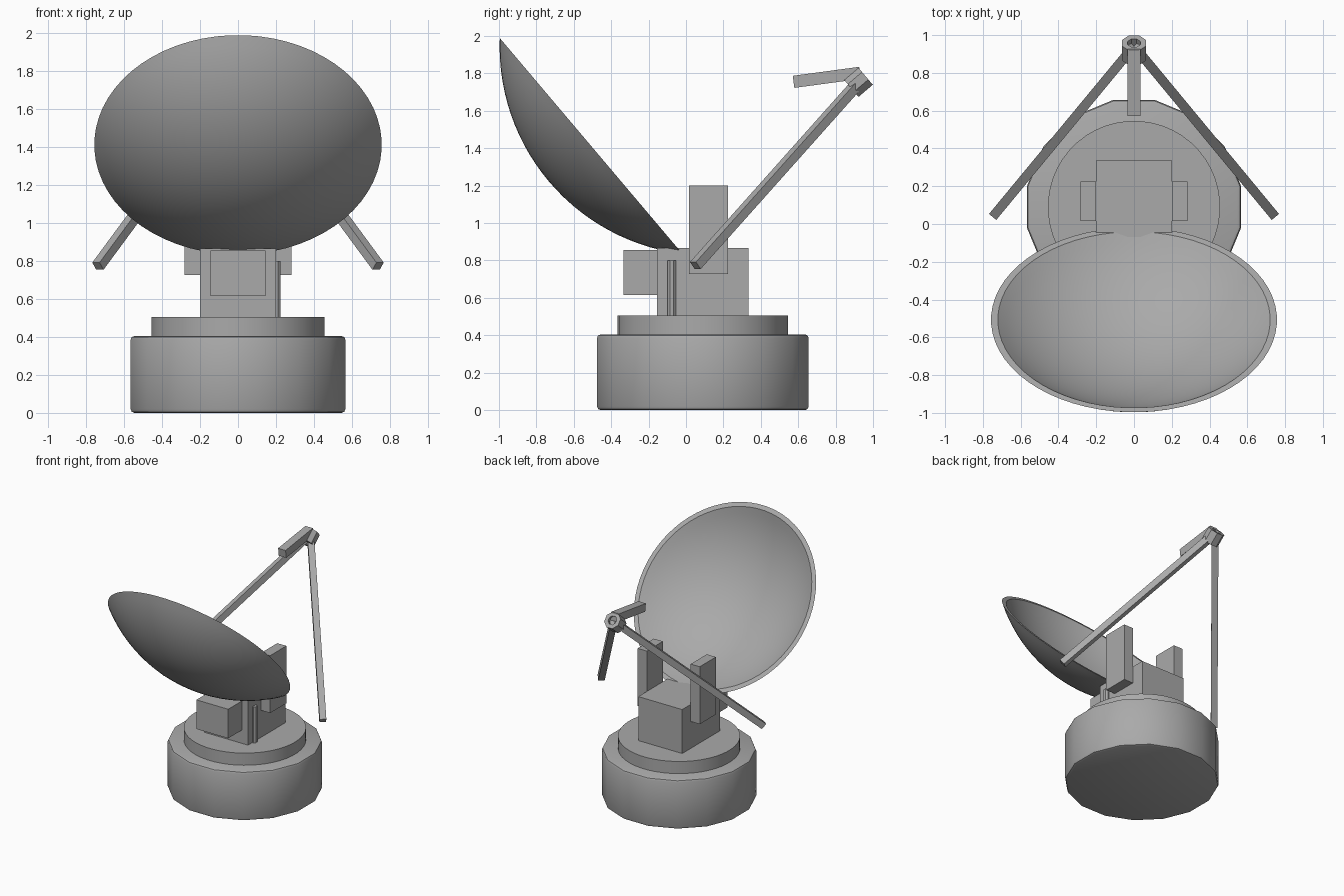
import bpy, bmesh, math
from mathutils import Vector, Matrix

if "Cube" in bpy.data.objects:
    bpy.data.objects.remove(bpy.data.objects["Cube"])

grey = bpy.data.materials.new("grey_metal")
grey.diffuse_color = (0.4, 0.4, 0.4, 1)
grey.use_nodes = True
grey.node_tree.nodes["Principled BSDF"].inputs["Base Color"].default_value = grey.diffuse_color
TILT = Vector((0, 0.763, 0.646)).normalized()   # direction the dish and hub face


def add(name, bm, smooth=None):
    bmesh.ops.recalc_face_normals(bm, faces=bm.faces)
    mesh = bpy.data.meshes.new(name)
    bm.to_mesh(mesh)
    bm.free()
    obj = bpy.data.objects.new(name, mesh)
    bpy.context.collection.objects.link(obj)
    mesh.materials.append(grey)
    if smooth:
        bpy.ops.object.select_all(action='DESELECT')
        obj.select_set(True)
        bpy.context.view_layer.objects.active = obj
        bpy.ops.object.shade_smooth_by_angle(angle=math.radians(smooth))
    return obj


def box(name, lo, hi):
    lo, hi = Vector(lo), Vector(hi)
    bm = bmesh.new()
    bmesh.ops.create_cube(bm, size=1, matrix=Matrix.Translation((lo + hi) / 2)
                          @ Matrix.Diagonal((*(hi - lo), 1)))
    return add(name, bm)


def cylinder(name, x, y, z0, z1, r, sides, smooth=None, bevel=0):
    bm = bmesh.new()
    place = Matrix.Translation((x, y, (z0 + z1) / 2)) @ Matrix.Rotation(math.pi / sides, 4, 'Z')
    bmesh.ops.create_cone(bm, cap_ends=True, segments=sides, radius1=r, radius2=r,
                          depth=z1 - z0, matrix=place)
    if bevel:
        rims = [e for e in bm.edges if abs(e.verts[0].co.z - e.verts[1].co.z) < 1e-4]
        bmesh.ops.bevel(bm, geom=rims, offset=bevel, segments=2, profile=0.5, affect='EDGES')
    return add(name, bm, smooth)


def lathe(name, profile, sides, center, closed, smooth=None):
    """Spin (radius, height) points around the tilted axis."""
    bm = bmesh.new()
    verts = [bm.verts.new((r, 0, h)) for r, h in profile]
    pairs = list(zip(verts, verts[1:] + verts[:1]))
    edges = [bm.edges.new(p) for p in (pairs if closed else pairs[:-1])]
    bmesh.ops.spin(bm, geom=verts + edges, axis=(0, 0, 1), cent=(0, 0, 0),
                   angle=math.tau, steps=sides, use_duplicate=False)
    bmesh.ops.remove_doubles(bm, verts=bm.verts, dist=1e-4)
    bm.transform(Matrix.Translation(center) @ TILT.to_track_quat('Z', 'Y').to_matrix().to_4x4()
                 @ Matrix.Rotation(math.pi / sides, 4, 'Z'))
    return add(name, bm, smooth)


def strut(name, a, b, width, height):
    a, b = Vector(a), Vector(b)
    d = b - a
    bm = bmesh.new()
    bmesh.ops.create_cube(bm, size=1, matrix=Matrix.Translation((a + b) / 2)
                          @ d.to_track_quat('Z', 'Y').to_matrix().to_4x4()
                          @ Matrix.Diagonal((width, height, d.length, 1)))
    return add(name, bm)


# Turntable base
cylinder("base_drum", 0, 0.09, 0, 0.405, 0.577, 16, 40, 0.02)
cylinder("base_ring", 0, 0.09, 0.405, 0.505, 0.456, 48, 30)

# Mount housing, front box, corner conduit and side arms
box("housing", (-0.2, -0.155, 0.505), (0.2, 0.335, 0.867))
box("front_box", (-0.145, -0.335, 0.615), (0.145, -0.155, 0.855))
cylinder("conduit", 0.2, -0.077, 0.505, 0.8, 0.025, 8)
for side, s in (("left", -1), ("right", 1)):
    x = sorted((s * 0.2, s * 0.283))
    box(side + "_arm", (x[0], 0.015, 0.727), (x[1], 0.225, 1.2))

# Dish: shell between two concentric spheres, cut flat at the rim
DROP = 0.824
def cap(radius, steps=14):
    limit = math.acos(DROP / radius)
    return [(radius * math.sin(limit * i / steps), DROP - radius * math.cos(limit * i / steps))
            for i in range(steps + 1)]
lathe("dish", cap(1.119) + cap(1.095)[::-1], 64, (0, -0.507, 1.412), False, 35)

# Feed hub: short tube facing along the dish axis
lathe("feed_hub", [(0.068, -0.05), (0.068, 0.05), (0.036, 0.05), (0.036, -0.05)], 8,
      (0, 0.92, 1.755), True)

# Feed struts
for side, s in (("left", -1), ("right", 1)):
    strut(side + "_strut", (s * 0.738, 0.05, 0.773), (s * 0.01, 0.93, 1.76), 0.05, 0.05)
strut("short_strut", (0, 0.575, 1.755), (0, 0.93, 1.803), 0.068, 0.065)
